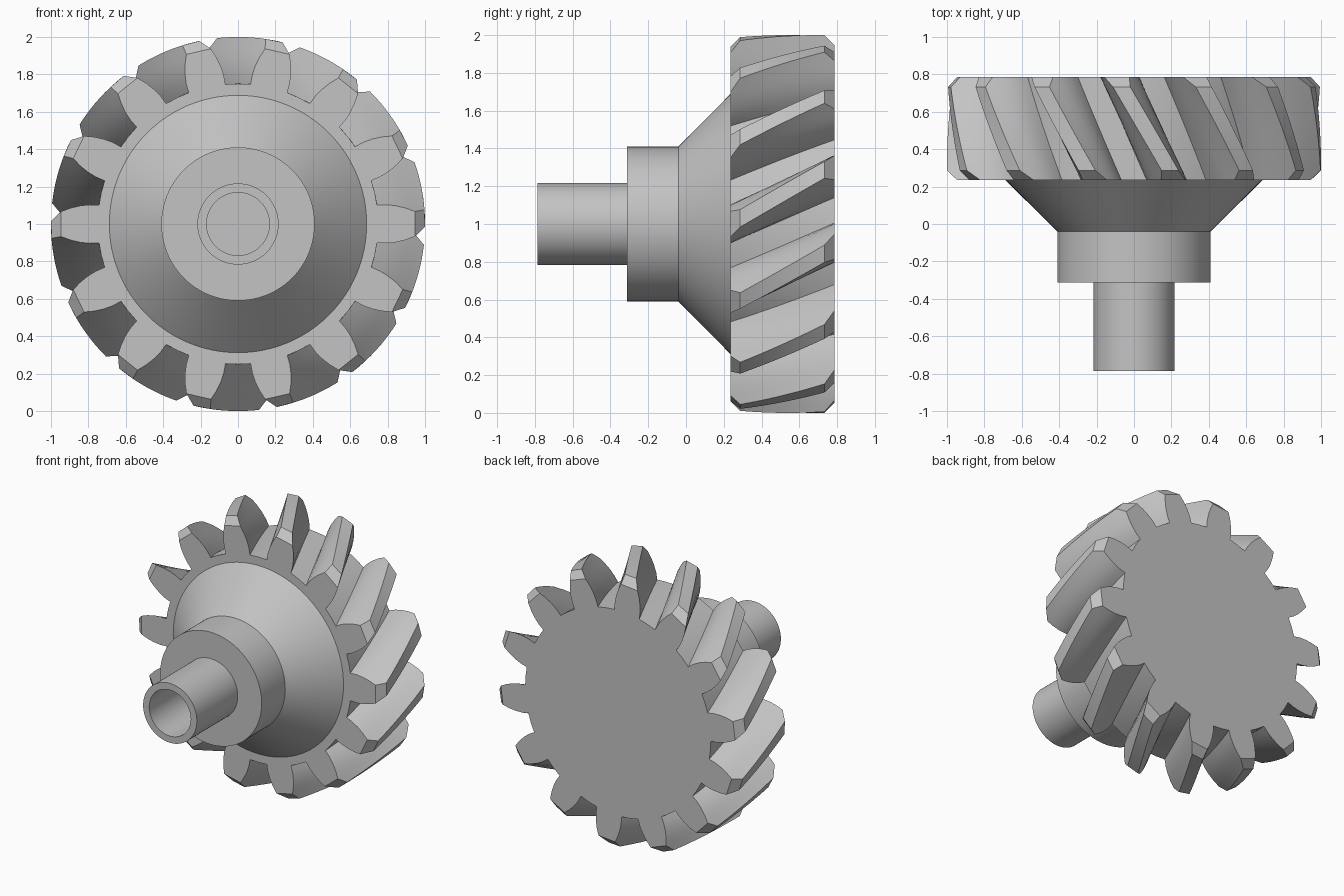
import bpy
import bmesh
from math import cos, sin, radians, tau

cube = bpy.data.objects.get("Cube")
if cube:
    bpy.data.objects.remove(cube, do_unlink=True)

# One plain grey metal for every part
GREY = (0.55, 0.55, 0.55, 1.0)
steel = bpy.data.materials.new("grey_steel")
steel.use_nodes = True
steel.diffuse_color = GREY
steel.node_tree.nodes["Principled BSDF"].inputs["Base Color"].default_value = GREY

AXIS_Z = 1.0
TEETH = 14
FRONT, BACK = 0.235, 0.785
CHAMFER = 0.052
TWIST = radians(18.4)
TIP = 1.0


def polar(r, angle, y):
    """Point at a radius and angle around the shaft axis."""
    return (r * cos(angle), y, AXIS_Z + r * sin(angle))


def finish(bm, name):
    bmesh.ops.remove_doubles(bm, verts=bm.verts, dist=0.0002)
    bmesh.ops.recalc_face_normals(bm, faces=bm.faces)
    mesh = bpy.data.meshes.new(name)
    bm.to_mesh(mesh)
    bm.free()
    mesh.materials.append(steel)
    obj = bpy.data.objects.new(name, mesh)
    bpy.context.collection.objects.link(obj)
    bpy.ops.object.select_all(action="DESELECT")
    obj.select_set(True)
    bpy.context.view_layer.objects.active = obj
    bpy.ops.object.shade_smooth_by_angle(angle=radians(28))
    return obj


def bridge(bm, a, b):
    for i in range(len(a)):
        j = (i + 1) % len(a)
        bm.faces.new((a[i], a[j], b[j], b[i]))


# Tooth flank: radius and half angle in degrees, root to tip
FLANK = [(0.75, 7.7), (0.80, 7.4), (0.85, 6.6), (0.90, 5.45),
         (TIP - CHAMFER, 4.05), (TIP, 2.65)]


def tooth_ring(bm, y, chamfered):
    """One cross-section of the gear, its tips trimmed at the end faces."""
    flank = FLANK[:-1] + [FLANK[-2]] if chamfered else FLANK
    turn = TWIST * (y - FRONT) / (BACK - FRONT)
    pitch = tau / TEETH
    ring = []
    for k in range(TEETH):
        mid = k * pitch + turn
        for r, half in flank:
            ring.append(polar(r, mid - radians(half), y))
        for r, half in reversed(flank):
            ring.append(polar(r, mid + radians(half), y))
        ring.append(polar(FLANK[0][0], mid + pitch / 2, y))
    return [bm.verts.new(p) for p in ring]


# Helical gear
bm = bmesh.new()
steps = 12
inner = [FRONT + CHAMFER + (BACK - FRONT - 2 * CHAMFER) * i / steps
         for i in range(steps + 1)]
rings = [tooth_ring(bm, FRONT, True)]
rings += [tooth_ring(bm, y, False) for y in inner]
rings.append(tooth_ring(bm, BACK, True))
for a, b in zip(rings, rings[1:]):
    bridge(bm, a, b)
bm.faces.new(rings[0])
bm.faces.new(rings[-1])
finish(bm, "helical_gear")


def lathe(name, profile, segments=96):
    """Revolve (radius, y) points around the shaft axis."""
    bm = bmesh.new()
    rings = [[bm.verts.new(polar(r, tau * i / segments, y))
              for i in range(segments)] for r, y in profile]
    for a, b in zip(rings, rings[1:]):
        bridge(bm, a, b)
    bm.faces.new(rings[0])
    bm.faces.new(rings[-1])
    return finish(bm, name)


# Hollow shaft, collar and cone in one turned piece, ending inside the gear
lathe("shaft_and_hub", [
    (0.168, -0.315), (0.168, -0.785),
    (0.217, -0.785), (0.217, -0.313),
    (0.41, -0.313), (0.41, -0.04),
    (0.688, FRONT), (0.688, FRONT + 0.05),
])
